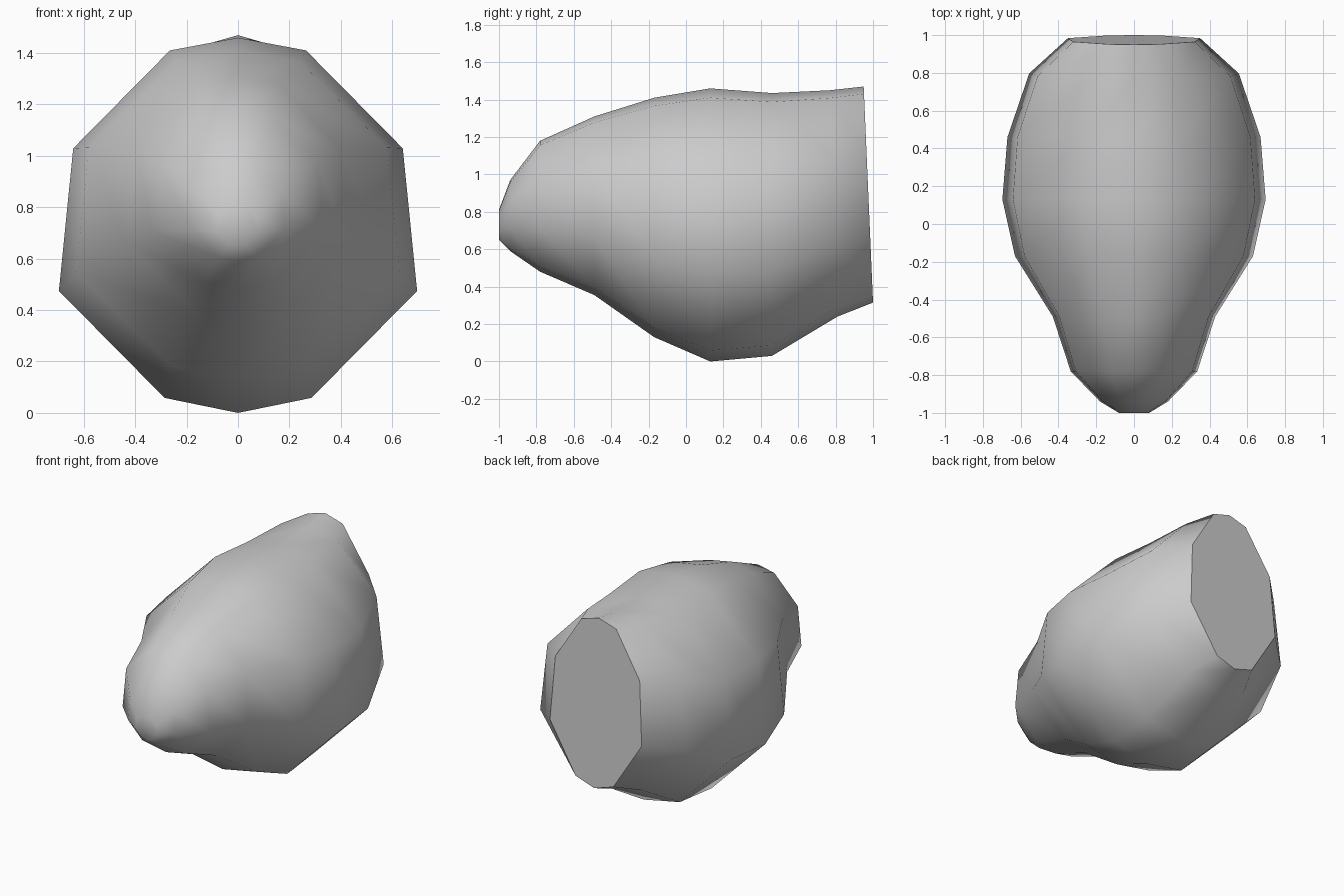
import bpy, bmesh

if "Cube" in bpy.data.objects:
    bpy.data.objects.remove(bpy.data.objects["Cube"])

# Stations: y at top, y at bottom, top z, bottom z, half width, gap between shell and core
STATIONS = [
    (-1.00, -1.00, 0.81, 0.65, 0.08, 0.004),
    (-0.94, -0.94, 0.97, 0.59, 0.18, 0.01),
    (-0.78, -0.78, 1.18, 0.48, 0.335, 0.02),
    (-0.49, -0.49, 1.31, 0.355, 0.43, 0.025),
    (-0.17, -0.17, 1.41, 0.13, 0.63, 0.045),
    (0.13, 0.13, 1.46, 0.0, 0.697, 0.062),
    (0.46, 0.46, 1.435, 0.03, 0.67, 0.06),
    (0.77, 0.81, 1.45, 0.24, 0.555, 0.045),
    (0.95, 1.00, 1.47, 0.315, 0.35, 0.0),
]
# Right half of the ten-sided section: share of half width, share of height
HALF = [(0, 1), (0.38, 0.966), (0.92, 0.705), (1, 0.325), (0.41, 0.04), (0, 0)]
SECTION = HALF + [(-x, z) for x, z in HALF[-2:0:-1]]


def loft(name, inset, rear_cap, inverted):
    bm = bmesh.new()
    rings = []
    for y_top, y_bot, top, bot, half, gap in STATIONS:
        g = gap * inset
        top, bot, half = top - g, bot + g, half - g
        push = 0.01 * inset if y_top < -0.9 else 0
        rings.append([bm.verts.new((u * half,
                                    y_bot + (y_top - y_bot) * t + push,
                                    bot + (top - bot) * t)) for u, t in SECTION])
    n = len(SECTION)
    for a, b in zip(rings, rings[1:]):
        for i in range(n):
            j = (i + 1) % n
            bm.faces.new((a[i], a[j], b[j], b[i]))
    bm.faces.new(rings[0])
    cap = bm.faces.new(rings[-1])
    bmesh.ops.recalc_face_normals(bm, faces=bm.faces[:])
    for f in bm.faces:
        f.smooth = f is not cap
    for e in cap.edges:
        e.smooth = False
    if not rear_cap:
        bmesh.ops.delete(bm, geom=[cap], context='FACES_ONLY')
    if inverted:
        bmesh.ops.reverse_faces(bm, faces=bm.faces[:])
    mesh = bpy.data.meshes.new(name)
    bm.to_mesh(mesh)
    bm.free()
    obj = bpy.data.objects.new(name, mesh)
    bpy.context.collection.objects.link(obj)
    return obj


# Solid rounded body with the flat cut at the back
loft("body", 1, True, False)
# Thin inside-out shell that outlines the body
loft("outline_shell", 0, False, True)
